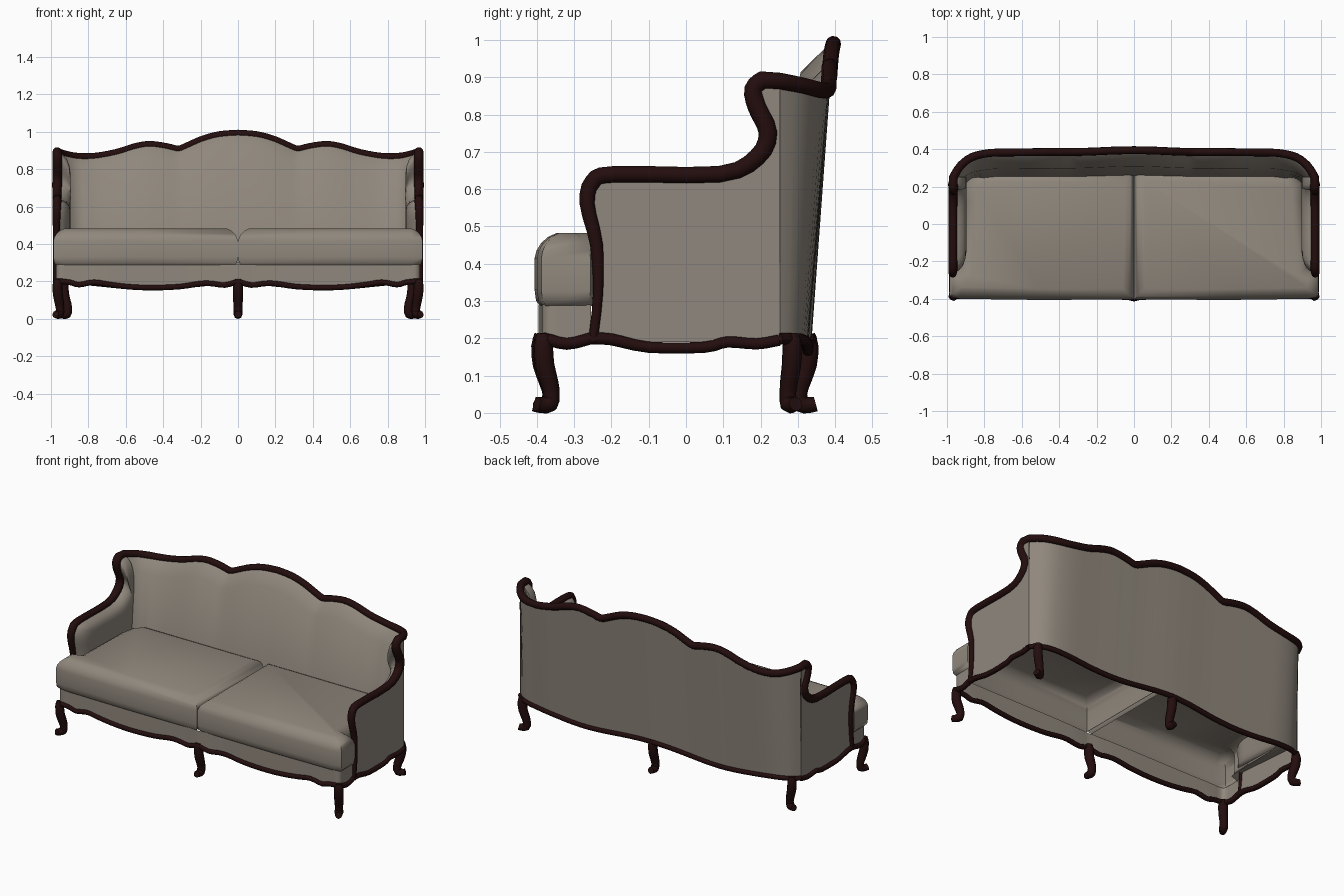
import bpy, bmesh, math
from mathutils import Vector

cube = bpy.data.objects.get("Cube")
if cube:
    bpy.data.objects.remove(cube)


def material(name, rgb):
    m = bpy.data.materials.new(name)
    m.use_nodes = True
    m.diffuse_color = (*rgb, 1)
    bsdf = m.node_tree.nodes["Principled BSDF"]
    bsdf.inputs["Base Color"].default_value = (*rgb, 1)
    bsdf.inputs["Roughness"].default_value = 0.7
    return m


FABRIC = material("taupe fabric", (0.28, 0.245, 0.205))
WOOD = material("dark mahogany", (0.017, 0.004, 0.004))


def smooth_path(pts, n=3):
    """Catmull-Rom through points of any dimension."""
    pts = [Vector(p) for p in pts]
    out = []
    for i in range(len(pts) - 1):
        a, b, c, d = pts[max(i - 1, 0)], pts[i], pts[i + 1], pts[min(i + 2, len(pts) - 1)]
        for k in range(n):
            t = k / n
            out.append(b + (c - a) * t / 2 + (a * 2 - b * 5 + c * 4 - d) * t * t / 2
                       + (b * 3 - a - c * 3 + d) * t ** 3 / 2)
    return out + [pts[-1]]


def mirrored(half):
    """Half path ending at x = 0, continued on the other side."""
    return half + [Vector((-p[0], *p[1:])) for p in reversed(half[:-1])]


def tube(name, pts, sides=2):
    """Wooden tube; the points are x, y, z, radius."""
    cu = bpy.data.curves.new(name, "CURVE")
    cu.dimensions = "3D"
    cu.bevel_depth = 1
    cu.bevel_resolution = sides
    cu.use_fill_caps = True
    sp = cu.splines.new("POLY")
    sp.points.add(len(pts) - 1)
    for p, q in zip(sp.points, pts):
        p.co = (q[0], q[1], q[2], 1)
        p.radius = q[3]
    sp.use_smooth = True
    cu.materials.append(WOOD)
    ob = bpy.data.objects.new(name, cu)
    bpy.context.collection.objects.link(ob)


def skin(name, rings, closed=False, cap=False, mirror=False, angle=50):
    """Fabric skin joining rows of equally many points."""
    bm = bmesh.new()
    rows = [[bm.verts.new(p[:3]) for p in r] for r in rings]
    for a, b in zip(rows, rows[1:]):
        for i in range(len(a) - (not closed)):
            j = (i + 1) % len(a)
            bm.faces.new((a[i], a[j], b[j], b[i]))
    if cap:
        bm.faces.new(rows[-1])
    bmesh.ops.recalc_face_normals(bm, faces=bm.faces)
    me = bpy.data.meshes.new(name)
    bm.to_mesh(me)
    bm.free()
    me.materials.append(FABRIC)
    me.shade_smooth()
    me.set_sharp_from_angle(angle=math.radians(angle))
    ob = bpy.data.objects.new(name, me)
    bpy.context.collection.objects.link(ob)
    if mirror:
        ob.modifiers.new("Mirror", "MIRROR").use_mirror_merge = False


def inset(plan, d):
    """Move a counter-clockwise plan outline inwards by d, keeping its angles."""
    out = []
    for i, p in enumerate(plan):
        a = (p - plan[i - 1]).normalized()
        b = (plan[(i + 1) % len(plan)] - p).normalized()
        na, nb = Vector((-a.y, a.x)), Vector((-b.y, b.x))
        out.append(p + (na + nb) * d / (1 + na.dot(nb)))
    return out


# Carved top rail: arm front, arm, wing curl, then the crested back
arm = smooth_path([
    (.975, -.25, .19, .013), (.975, -.236, .32, .014), (.972, -.24, .45, .018),
    (.97, -.265, .56, .021), (.968, -.25, .62, .023), (.968, -.19, .64, .023),
    (.968, .09, .64, .023), (.968, .19, .685, .025), (.967, .22, .75, .026),
    (.966, .19, .82, .026), (.966, .18, .868, .025), (.967, .205, .893, .025)])
back = smooth_path([
    (.966, .25, .89, .023), (.927, .312, .878, .022), (.865, .358, .866, .022),
    (.77, .38, .866, .021), (.65, .383, .887, .021), (.55, .384, .918, .021),
    (.47, .385, .93, .021), (.38, .385, .918, .021), (.32, .385, .905, .021),
    (.27, .386, .923, .021), (.19, .389, .958, .021), (.1, .393, .982, .021),
    (0, .395, .99, .021)])
tube("top_rail", mirrored(arm + back), 3)

# Curved outer back, leaning forward towards its foot
back_full = mirrored(back)


def foot(p):
    lean = .058 * min(1, max(0, (p[1] - .25) / .13))
    wave = .183 + .016 * math.cos(p[0] * 2 * math.pi / .93)
    return Vector((p[0] * 1.004, p[1] - lean, wave))


base_back = [foot(p) for p in back_full]
skin("outer_back", [back_full, base_back])

# Padded inner back, set in along the plan normal
rows = [[], [], []]
for i, p in enumerate(back_full):
    t = back_full[min(i + 1, len(back_full) - 1)] - back_full[max(i - 1, 0)]
    n = Vector((t[1], -t[0], 0)).normalized()
    if n.dot(Vector((p[0], p[1], 0))) > 0:
        n = -n
    depth = .07 + .08 * min(1, max(0, (p[1] - .25) / .12))
    q = Vector(p[:3])
    rows[0].append(q + n * .015 - Vector((0, 0, .005)))
    rows[1].append(q + n * depth * .58 - Vector((0, 0, .075)))
    rows[2].append(Vector((q.x, q.y, .3)) + n * depth)
skin("inner_back", rows)

# Outer arm and wing panel
skin("outer_arm", [[(.97, p[1], p[2]) for p in arm]
                   + [(.97, .252, .888), (.97, .252, .19)]], cap=True, mirror=True)

# Padded inner arm and wing, swelling inwards from the rail
edge = [(p[1], p[2]) for p in arm if p[2] > .28] + [(.25, .888), (.25, .285)]
core = (.25, .4)
swell = [(0, .965), (.03, .938), (.08, .915), (.15, .902), (.24, .895)]
skin("inner_arm", [[(x, y + (core[0] - y) * t, z + (core[1] - z) * t) for y, z in edge]
                   for t, x in swell], closed=True, cap=True, mirror=True)

# Pair of T-shaped seat cushions with soft, rolled edges, open underneath
plan = [Vector(p) for p in (
    (.001, -.403), (.5, -.406), (.93, -.4), (.987, -.388), (.987, -.256), (.925, -.235),
    (.915, .12), (.9, .22), (.83, .285), (.001, .285))]
roll = [(.016, .287), (.004, .3), (0, .33), (0, .415), (.005, .435), (.017, .455),
        (.036, .472), (.058, .482)]
skin("seat_cushion", [[(*p, z) for p in inset(plan, d)] for d, z in roll],
     closed=True, cap=True, mirror=True, angle=60)

# Scalloped front rail and the fabric apron above it
front = smooth_path([
    (.972, -.255, .2, .016), (.972, -.32, .185, .016), (.965, -.38, .2, .016),
    (.9, -.384, .195, .015), (.85, -.384, .182, .015), (.77, -.385, .195, .015),
    (.68, -.386, .182, .015), (.57, -.386, .17, .015), (.45, -.386, .166, .015),
    (.31, -.386, .172, .015), (.2, -.387, .188, .015), (.14, -.388, .188, .015),
    (.07, -.39, .18, .015), (0, -.395, .2, .015)])
front_full = mirrored(front)
tube("front_rail", front_full)
skin("front_apron", [front_full, [(p[0], p[1], .291) for p in front_full]])

# Scalloped side and back rails
for s, label in ((1, "left"), (-1, "right")):
    tube(label + "_side_rail", smooth_path([
        (s * .972, -.26, .2, .016), (s * .972, -.2, .197, .016), (s * .972, -.1, .176, .015),
        (s * .972, .05, .176, .015), (s * .972, .11, .19, .015), (s * .972, .19, .185, .015),
        (s * .97, .25, .195, .015)]))
tube("back_rail", [(*p, .015) for p in base_back])

# Cabriole legs: outward offset, height, radius down to the scrolled toe
LEG = [(.004, .212, .02), (.006, .18, .027), (.002, .13, .027), (-.014, .08, .025),
       (-.02, .05, .023), (-.014, .025, .025), (.01, .021, .021), (.026, .024, .02)]


def leg(name, x, y, dx, dy):
    d = Vector((dx, dy)).normalized()
    tube(name, smooth_path([(x + d.x * o, y + d.y * o, z, r) for o, z, r in LEG], 2))


for s, label in ((1, "left"), (-1, "right")):
    leg("front_leg_" + label, s * .962, -.378, s * .5, -.8)
    leg("back_leg_" + label, s * .927, .282, s * .8, .4)
leg("front_leg_middle", 0, -.382, 0, -1)
leg("back_leg_middle", 0, .322, 0, 1)
